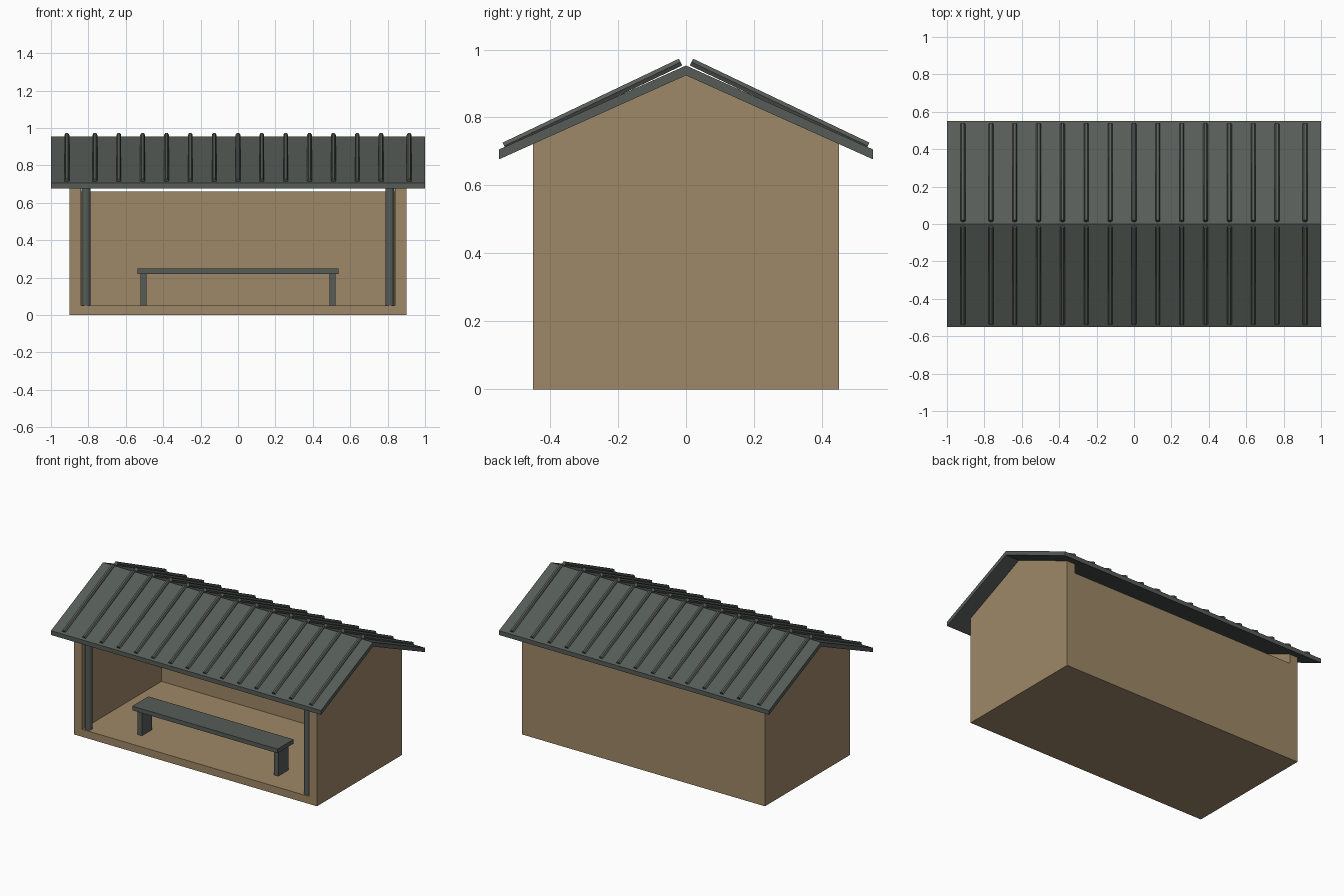
import bpy, bmesh, math
from mathutils import Vector

if "Cube" in bpy.data.objects:
    bpy.data.objects.remove(bpy.data.objects["Cube"])


def material(name, rgb):
    m = bpy.data.materials.new(name)
    lin = [(c / 255 / 12.92) if c < 10 else ((c / 255 + 0.055) / 1.055) ** 2.4 for c in rgb]
    m.diffuse_color = (*lin, 1)
    m.use_nodes = True
    m.node_tree.nodes["Principled BSDF"].inputs["Base Color"].default_value = m.diffuse_color
    return m


TAN = material("tan wood", (158, 136, 103))
GREY = material("slate grey metal", (86, 92, 88))


def finish(name, bm, mat):
    bmesh.ops.recalc_face_normals(bm, faces=bm.faces)
    me = bpy.data.meshes.new(name)
    bm.to_mesh(me)
    bm.free()
    me.materials.append(mat)
    ob = bpy.data.objects.new(name, me)
    bpy.context.collection.objects.link(ob)
    return ob


def extrude_x(name, profile, x0, x1, mat):
    """Extrude a (y, z) outline along x."""
    bm = bmesh.new()
    face = bm.faces.new([bm.verts.new((x0, y, z)) for y, z in profile])
    ext = bmesh.ops.extrude_face_region(bm, geom=[face])
    verts = [g for g in ext["geom"] if isinstance(g, bmesh.types.BMVert)]
    bmesh.ops.translate(bm, verts=verts, vec=(x1 - x0, 0, 0))
    return finish(name, bm, mat)


def box(name, x0, x1, y0, y1, z0, z1, mat):
    return extrude_x(name, [(y0, z0), (y1, z0), (y1, z1), (y0, z1)], x0, x1, mat)


def rod(name, a, b, radius, sides, mat, turn=0.0):
    """Low-poly rod between two points lying in a plane of constant x."""
    a, b = Vector(a), Vector(b)
    d = (b - a).normalized()
    u = Vector((1, 0, 0))
    v = d.cross(u)
    bm = bmesh.new()
    rings = []
    for p in (a, b):
        ring = []
        for i in range(sides):
            t = turn + 2 * math.pi * i / sides
            ring.append(bm.verts.new(p + radius * (math.cos(t) * u + math.sin(t) * v)))
        rings.append(ring)
        bm.faces.new(ring)
    for i in range(sides):
        j = (i + 1) % sides
        bm.faces.new((rings[0][i], rings[0][j], rings[1][j], rings[1][i]))
    return finish(name, bm, mat)


# floor and back wall (the wall stops short of the roof)
box("floor", -0.84, 0.84, -0.45, 0.45, 0, 0.05, TAN)
box("back_wall", -0.84, 0.84, 0.39, 0.45, 0, 0.66, TAN)

# gabled side walls
gable = [(-0.45, 0), (0.45, 0), (0.45, 0.722), (0, 0.924), (-0.45, 0.722)]
extrude_x("left_wall", gable, -0.9, -0.84, TAN)
extrude_x("right_wall", gable, 0.84, 0.9, TAN)

# pitched roof sheet
extrude_x("roof", [(-0.55, 0.677), (0, 0.924), (0.55, 0.677),
                   (0.55, 0.706), (0, 0.953), (-0.55, 0.706)], -1, 1, GREY)

# hexagonal roof ribs on both slopes
rib_x = [-0.915] + [i * 0.1275 for i in range(-6, 7)] + [0.915]
for side, label in ((-1, "front"), (1, "back")):
    for x in rib_x:
        rod(label + "_roof_rib", (x, side * 0.535, 0.716), (x, side * 0.016, 0.963),
            0.0128, 6, GREY)

# front posts and bench legs
for s, label in ((-1, "left"), (1, "right")):
    rod(label + "_post", (s * 0.812, -0.42, 0.001), (s * 0.812, -0.42, 0.725), 0.0235, 12, GREY)
    box(label + "_bench_leg", s * 0.505 - 0.016, s * 0.505 + 0.016, -0.318, -0.212, 0.05, 0.22, GREY)

# bench seat
box("bench_seat", -0.538, 0.538, -0.35, -0.18, 0.22, 0.248, GREY)
